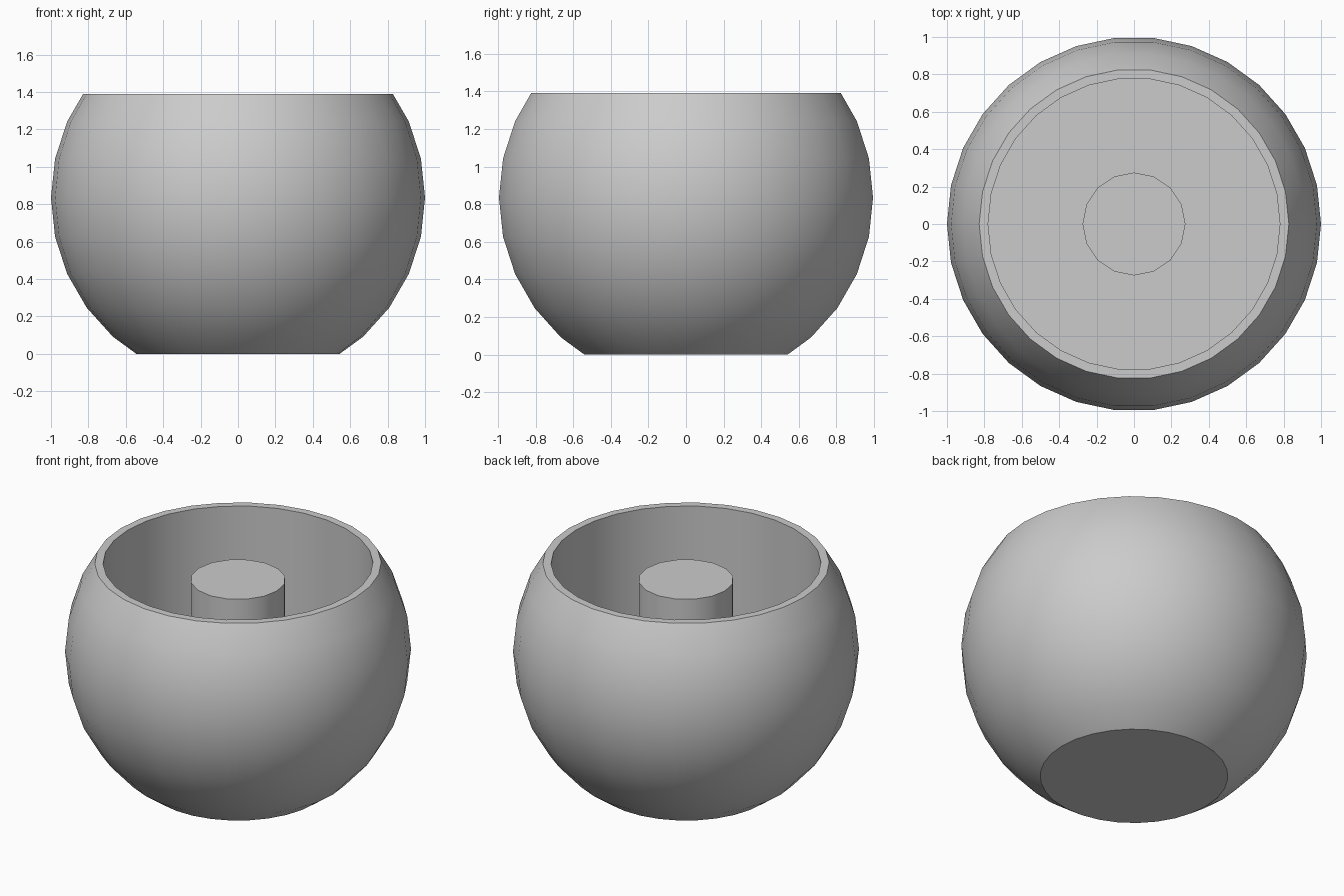
import bpy
import math

cube = bpy.data.objects.get("Cube")
if cube:
    bpy.data.objects.remove(cube, do_unlink=True)

HEIGHT = 1.39
CENTRE = 0.835
FLOOR = 0.71

grey = bpy.data.materials.new("plain grey")
grey.use_nodes = True
colour = (0.6, 0.6, 0.6, 1)
grey.diffuse_color = colour
grey.node_tree.nodes["Principled BSDF"].inputs["Base Color"].default_value = colour


def lathe(name, profile, sides):
    """Turn a bottom-to-end (radius, z) profile about z, capping both ends."""
    verts, faces = [], []
    for r, z in profile:
        for i in range(sides):
            a = math.tau * i / sides
            verts.append((r * math.cos(a), r * math.sin(a), z))
    for k in range(len(profile) - 1):
        for i in range(sides):
            j = (i + 1) % sides
            low, high = k * sides, (k + 1) * sides
            faces.append((low + i, low + j, high + j, high + i))
    faces.append(tuple(reversed(range(sides))))
    last = (len(profile) - 1) * sides
    faces.append(tuple(range(last, last + sides)))
    mesh = bpy.data.meshes.new(name)
    mesh.from_pydata(verts, [], faces)
    mesh.materials.append(grey)
    obj = bpy.data.objects.new(name, mesh)
    bpy.context.collection.objects.link(obj)
    bpy.ops.object.select_all(action='DESELECT')
    obj.select_set(True)
    bpy.context.view_layer.objects.active = obj
    bpy.ops.object.shade_smooth_by_angle(angle=math.radians(35))
    return obj


# Rounded bowl: truncated sphere outside, flat rim, straight-walled well inside
outer = [(0.543, 0)]
for step in range(-4, 3):
    a = math.radians(12 * step)
    outer.append((math.cos(a), CENTRE + math.sin(a)))
outer.append((0.828, HEIGHT))
lathe("bowl", outer + [(0.78, HEIGHT), (0.78, FLOOR)], 30)

# Round post standing on the floor of the well
lathe("centre_post", [(0.275, FLOOR), (0.275, 1.285)], 16)
